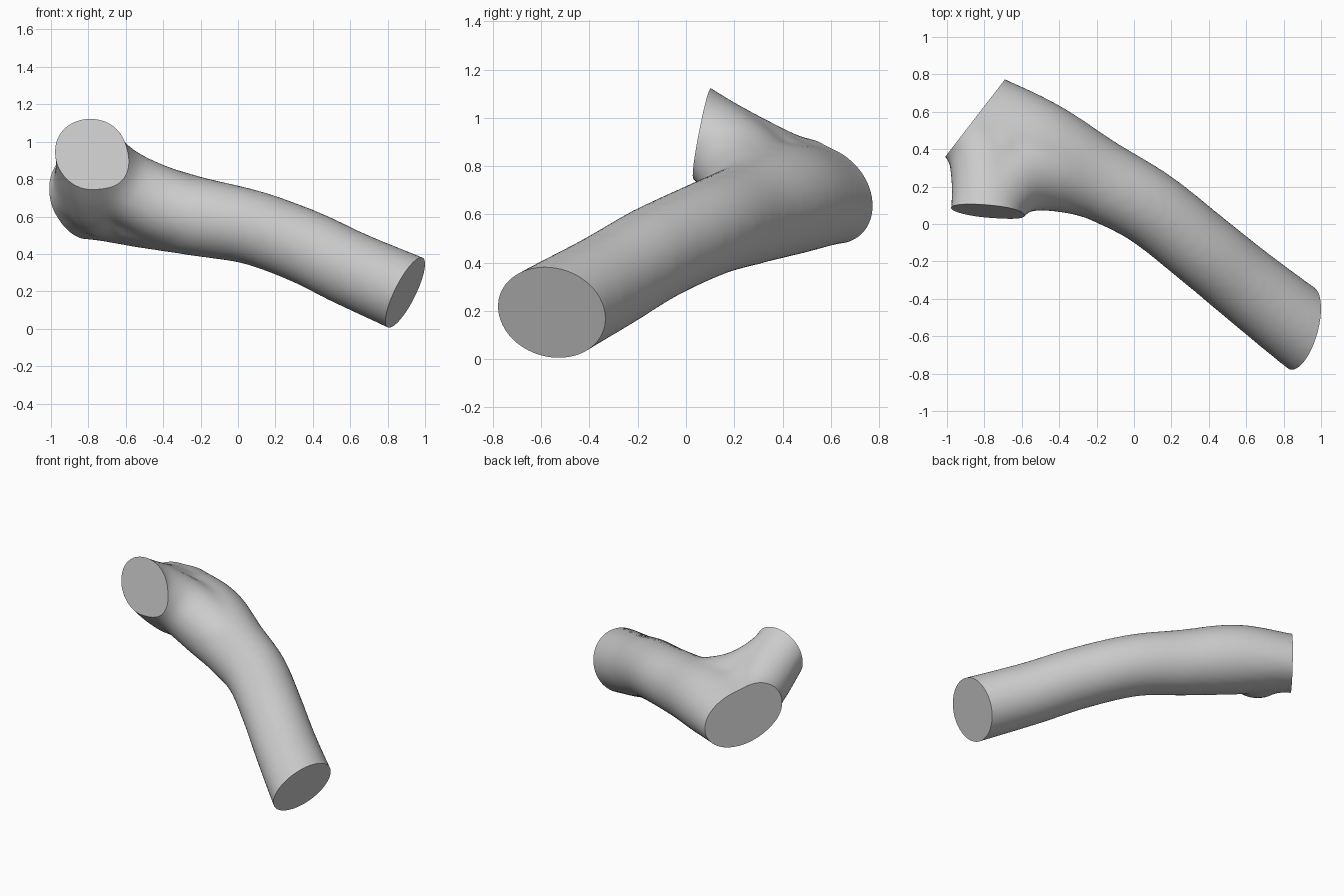
import bpy, bmesh, math
from mathutils import Vector

if "Cube" in bpy.data.objects:
    bpy.data.objects.remove(bpy.data.objects["Cube"])

SIDES = 32


def spline(pts, steps=6):
    """Catmull-Rom samples through rows of any length."""
    p = [pts[0]] + pts + [pts[-1]]
    out = []
    for i in range(1, len(p) - 2):
        for s in range(steps):
            t = s / steps
            out.append([0.5 * (2 * b + (c - a) * t + (2 * a - 5 * b + 4 * c - d) * t * t
                               + (3 * b - a - 3 * c + d) * t ** 3)
                        for a, b, c, d in zip(p[i - 1], p[i], p[i + 1], p[i + 2])])
    return out + [list(pts[-1])]


def tube(bm, rows):
    """Closed tube; each row is x, y, z, side radius, upright radius, roll."""
    rows = spline(rows)
    centres = [Vector(r[:3]) for r in rows]
    rings = []
    for i, r in enumerate(rows):
        tan = (centres[min(i + 1, len(rows) - 1)] - centres[max(i - 1, 0)]).normalized()
        side = tan.cross(Vector((0, 0, 1))).normalized()
        up = side.cross(tan)
        c, s = math.cos(r[5]), math.sin(r[5])
        side, up = side * c + up * s, up * c - side * s
        rings.append([bm.verts.new(centres[i] + side * r[3] * math.cos(a) + up * r[4] * math.sin(a))
                      for a in (2 * math.pi * k / SIDES for k in range(SIDES))])
    for a, b in zip(rings, rings[1:]):
        for k in range(SIDES):
            n = (k + 1) % SIDES
            bm.faces.new((a[k], a[n], b[n], b[k]))
    bm.faces.new(rings[0][::-1])
    bm.faces.new(rings[-1])


bm = bmesh.new()
# Long bent limb
tube(bm, [(-1.12, .70, .685, .265, .19, .45), (-.845, .57, .685, .265, .19, .45),
          (-.52, .42, .66, .25, .225, .3), (-.21, .25, .598, .22, .212, 0),
          (.08, .09, .54, .205, .2, 0), (.36, -.13, .438, .203, .2, 0),
          (.6, -.325, .322, .207, .203, 0), (.895, -.555, .193, .218, .21, 0),
          (1.2, -.78, .06, .23, .217, 0)])
# Stub blending into the long limb, the back end and the body between them
STUB = [(-.79, -.09, 1.04, .19, .17, 0), (-.79, .07, .945, .19, .17, 0)]
tube(bm, STUB + [(-.64, .245, .785, .2, .19, 0), (-.38, .275, .65, .213, .205, 0),
                 (-.05, .17, .56, .19, .185, 0)])
tube(bm, STUB + [(-.795, .25, .835, .185, .18, 0), (-.84, .42, .755, .175, .18, 0),
                 (-1.0, .62, .72, .165, .17, 0)])
tube(bm, STUB + [(-.76, .25, .80, .2, .2, 0), (-.72, .4, .7, .2, .215, 0), (-.66, .5, .67, .18, .18, 0)])
bmesh.ops.recalc_face_normals(bm, faces=bm.faces)
mesh = bpy.data.meshes.new("forked_limb")
bm.to_mesh(mesh)
bm.free()
limb = bpy.data.objects.new("forked_limb", mesh)
bpy.context.collection.objects.link(limb)
bpy.context.view_layer.objects.active = limb
limb.select_set(True)

# Fuse the tubes into one skin and soften the fork
fuse = limb.modifiers.new("fuse", 'REMESH')
fuse.mode = 'VOXEL'
fuse.voxel_size = 0.022
soft = limb.modifiers.new("soften", 'SMOOTH')
soft.factor = 0.5
soft.iterations = 16

# Slice the three ends flat
cutters = []
for name, point, normal, size in (
        ("cut_front", (.895, -.555, .195), (1, -.28, -.5), 1.0),
        ("cut_back", (-.845, .572, .69), (-.79, .61, 0), 1.0),
        ("cut_stub", (-.78, .07, .945), (-.08, -1, .18), .72)):
    n = Vector(normal).normalized()
    bpy.ops.mesh.primitive_cube_add(size=size, location=Vector(point) + n * size / 2)
    box = bpy.context.object
    box.name = name
    box.rotation_euler = n.to_track_quat('Y', 'Z').to_euler()
    box.hide_render = True
    cutters.append(box)
    m = limb.modifiers.new(name, 'BOOLEAN')
    m.operation = 'DIFFERENCE'
    m.solver = 'EXACT'
    m.object = box

bpy.ops.object.select_all(action='DESELECT')
limb.select_set(True)
bpy.context.view_layer.objects.active = limb
for m in list(limb.modifiers):
    bpy.ops.object.modifier_apply(modifier=m.name)
for box in cutters:
    bpy.data.objects.remove(box)

# Plain grey surface
grey = bpy.data.materials.new("light_grey")
grey.diffuse_color = (.6, .6, .6, 1)
grey.use_nodes = True
grey.node_tree.nodes["Principled BSDF"].inputs["Base Color"].default_value = grey.diffuse_color
limb.data.materials.clear()
limb.data.materials.append(grey)
for f in limb.data.polygons:
    f.material_index = 0
bpy.ops.object.shade_smooth_by_angle(angle=math.radians(40))
